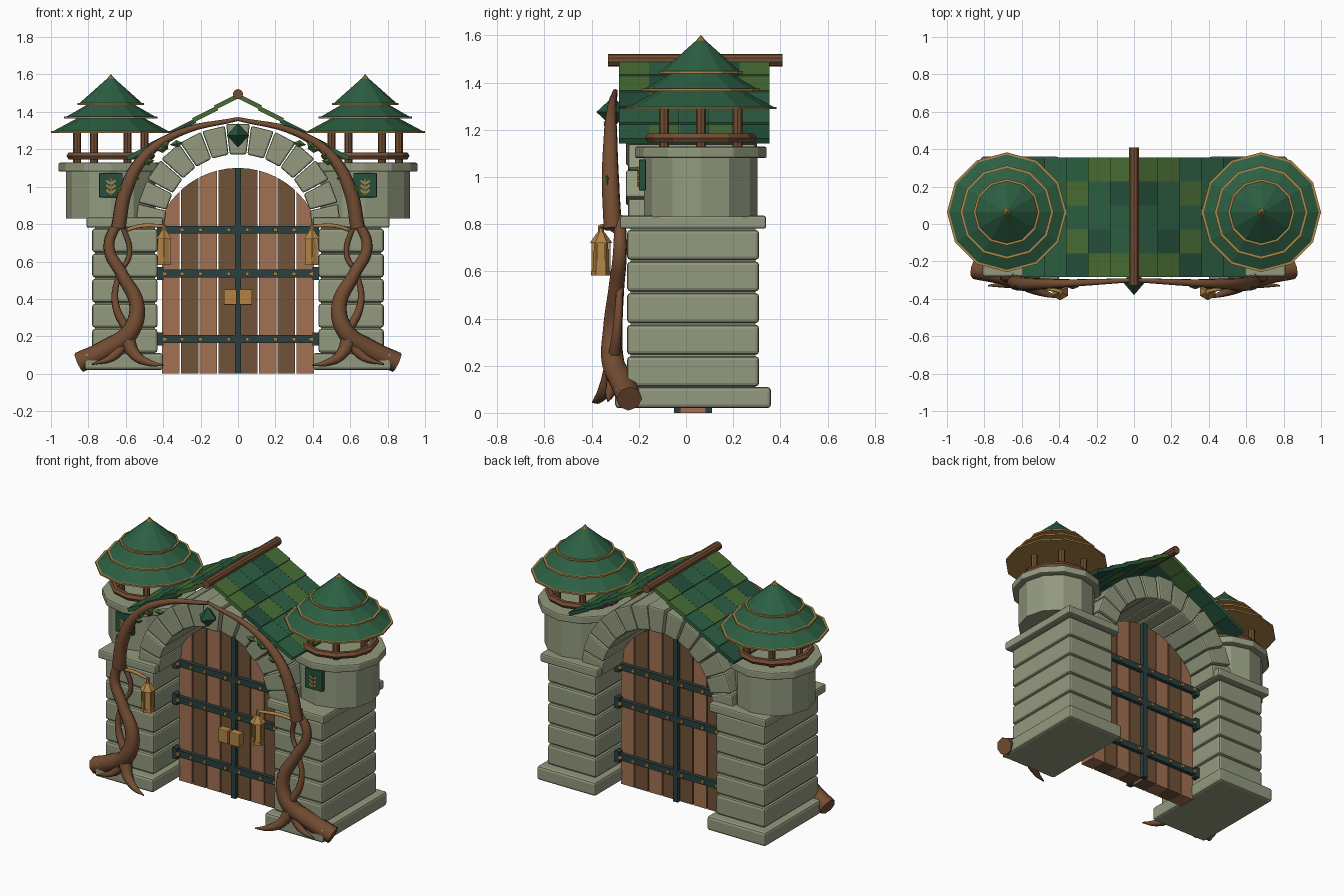
import bpy, bmesh, math
from mathutils import Matrix, Vector

old = bpy.data.objects.get("Cube")
if old:
    bpy.data.objects.remove(old)


def material(name, rgb):
    m = bpy.data.materials.new(name)
    m.use_nodes = True
    m.diffuse_color = (*rgb, 1)
    m.node_tree.nodes["Principled BSDF"].inputs["Base Color"].default_value = (*rgb, 1)
    return m


STONE = material("grey_stone", (.29, .32, .21))
LIGHT = material("light_wood", (.36, .165, .085))
DARK = material("dark_wood", (.165, .085, .038))
BARK = material("bark_brown", (.175, .075, .033))
GREEN = material("roof_green", (.025, .115, .055))
DEEP = material("deep_green", (.018, .08, .045))
MOSS = material("moss_green", (.065, .15, .035))
GOLD = material("old_gold", (.44, .23, .06))
IRON = material("dark_iron", (.024, .05, .05))


def finish(name, bm, mats, bevel=0, smooth=False):
    bmesh.ops.recalc_face_normals(bm, faces=bm.faces)
    mesh = bpy.data.meshes.new(name)
    bm.to_mesh(mesh)
    bm.free()
    for m in mats if isinstance(mats, list) else [mats]:
        mesh.materials.append(m)
    ob = bpy.data.objects.new(name, mesh)
    bpy.context.collection.objects.link(ob)
    if bevel:
        mod = ob.modifiers.new("soft_edges", "BEVEL")
        mod.width, mod.segments = bevel, 2
    if smooth:
        mesh.shade_smooth()
    return ob


def paint(verts, index):
    for f in {f for v in verts for f in v.link_faces}:
        f.material_index = index


def add_box(bm, centre, size, rot=Matrix(), index=0):
    mat = Matrix.Translation(centre) @ rot @ Matrix.Diagonal((*size, 1))
    paint(bmesh.ops.create_cube(bm, size=1, matrix=mat)["verts"], index)


def box(name, centre, size, mat, bevel=0):
    bm = bmesh.new()
    add_box(bm, centre, size)
    return finish(name, bm, mat, bevel)


def add_cone(bm, base, r1, r2, height, sides=12, rot=Matrix(), index=0):
    mat = Matrix.Translation(base) @ rot @ Matrix.Translation((0, 0, height / 2))
    paint(bmesh.ops.create_cone(bm, cap_ends=True, segments=sides, radius1=r1, radius2=r2,
                                depth=height, matrix=mat)["verts"], index)


def cone(name, base, r1, r2, height, mat, sides=12, rot=Matrix(), bevel=0):
    bm = bmesh.new()
    add_cone(bm, base, r1, r2, height, sides, rot)
    return finish(name, bm, mat, bevel)


def prism(name, outline, y0, y1, mat, bevel=0):
    bm = bmesh.new()
    face = bm.faces.new([bm.verts.new((x, y0, z)) for x, z in outline])
    new = bmesh.ops.extrude_face_region(bm, geom=[face])["geom"]
    bmesh.ops.translate(bm, verts=[v for v in new if isinstance(v, bmesh.types.BMVert)],
                        vec=(0, y1 - y0, 0))
    return finish(name, bm, mat, bevel)


def gem(name, centre, size, mat, rot=Matrix()):
    bm = bmesh.new()
    bmesh.ops.create_uvsphere(bm, u_segments=4, v_segments=2, radius=1,
                              matrix=Matrix.Translation(centre) @ rot @ Matrix.Diagonal((*size, 1)))
    return finish(name, bm, mat)


def tube(name, points, mat, side=1):
    # Tapered tube through (x, y, z, radius) points
    cu = bpy.data.curves.new(name, "CURVE")
    cu.dimensions, cu.bevel_depth, cu.bevel_resolution = "3D", 1, 2
    cu.use_fill_caps, cu.resolution_u = True, 6
    sp = cu.splines.new("BEZIER")
    sp.bezier_points.add(len(points) - 1)
    for p, (x, y, z, r) in zip(sp.bezier_points, points):
        p.co, p.radius = (x * side, y, z), r
        p.handle_left_type = p.handle_right_type = "AUTO"
    cu.materials.append(mat)
    ob = bpy.data.objects.new(name, cu)
    bpy.context.collection.objects.link(ob)
    return ob


Y_AXIS = Matrix.Rotation(math.radians(90), 4, "X")

# Stone arch of wedge blocks with a gem on the keystone
COUNT = 13
for i in range(COUNT):
    a0, a1 = (math.pi * (i + t) / COUNT for t in (.03, .97))
    key = i == COUNT // 2
    lo, hi, push = .395, .55 + .01 * key, .03 * key + .01 * (i % 2)
    ring = [(r * math.cos(a), .78 + r * math.sin(a)) for r, a in ((lo, a0), (hi, a0), (hi, a1), (lo, a1))]
    prism("arch_keystone" if key else "arch_stone", ring, -.245 - push, .295 + push / 2, STONE, .01)
gem("keystone_gem", (0, -.31, 1.275), (.06, .07, .065), DEEP)

# Door planks cut to a shallow curve
for s in (-1, 1):
    for i in range(4):
        x0, x1 = .012 + i * .1, .105 + i * .1
        top = [(x, .647 + math.sqrt(.453 ** 2 - x * x)) for x in (x1, (x0 + x1) / 2, x0)]
        prism("door_plank", [(s * x, z) for x, z in [(x0, 0), (x1, 0)] + top], -.025, .085,
              LIGHT if i % 2 else DARK)

# Iron straps, hinges and rivets on both door faces
for y, d in ((-.035, -1), (.095, 1)):
    box("door_centre_strip", (0, y, .55), (.034, .03, 1.1), IRON)
    for z in (.185, .535, .77):
        bm = bmesh.new()
        add_box(bm, (0, y, z), (.84, .03, .042))
        for s in (-1, 1):
            add_box(bm, (s * .415, y, z), (.035, .045, .07))
            for x in (.05, .2, .3, .39):
                add_box(bm, (s * x, y + d * .018, z), (.02, .015, .02), index=1)
        finish("door_strap", bm, [IRON, GOLD])
for s in (-1, 1):
    box("lock_plate", (s * .041, -.075, .41), (.07, .05, .085), GOLD, .005)

# Gate roof: stepped rows of tiles in three greens
slope = math.atan2(.34, .585)
for s in (-1, 1):
    bm = bmesh.new()
    for row in range(5):
        for col in range(5):
            t = (row + .5) / 5
            tone = (3 * row + 2 * col + row * col) % 5
            add_box(bm, (s * .585 * t, -.285 + .128 * (col + .5), 1.49 - .34 * t),
                    (.145, .127, .024), Matrix.Rotation(s * (slope - .06), 4, "Y"),
                    2 if tone in (0, 3) else tone % 2)
    finish("gate_roof_tiles", bm, [GREEN, DEEP, MOSS])
cone("ridge_beam", (0, .41, 1.495), .027, .027, .74, BARK, 10, Y_AXIS)

for s in (-1, 1):
    # Pillar of stacked blocks
    box("pillar_plinth", (s * .61, .03, .065), (.42, .66, .09), STONE, .015)
    for i in range(5):
        box("pillar_block", (s * .605, .03, .176 + i * .134), (.35, .56, .127), STONE, .015)
    box("pillar_core", (s * .605, .03, .45), (.32, .53, .7), STONE)
    box("pillar_cap", (s * .605, .03, .808), (.41, .62, .055), STONE, .01)

    # Round turret with rim, posts and rail
    cx, cy = s * .68, .063
    cone("turret_wall", (cx, cy, .83), .24, .24, .26, STONE)
    cone("turret_rim", (cx, cy, 1.08), .28, .28, .048, STONE, bevel=.008)
    for i in range(6):
        a = math.pi * i / 3
        cone("turret_post", (cx + .18 * math.cos(a), cy + .18 * math.sin(a), 1.12),
             .021, .021, .18, BARK, 8)
    bpy.ops.mesh.primitive_torus_add(location=(cx, cy, 1.165), major_radius=.215, minor_radius=.022,
                                     major_segments=12, minor_segments=6)
    rail = bpy.context.object
    rail.name = "turret_rail"
    rail.data.materials.append(BARK)

    # Three-tier roof with gold eaves and finial
    bm = bmesh.new()
    for z, r, top, rise in ((1.287, .32, .15, .085), (1.364, .25, .1, .08), (1.438, .178, .02, .13)):
        add_cone(bm, (cx, cy, z), r, r, .01, index=1)
        add_cone(bm, (cx, cy, z + .01), r - .012, top, rise)
    add_cone(bm, (cx, cy, 1.555), .014, .024, .018, 8, index=1)
    add_cone(bm, (cx, cy, 1.573), .024, .002, .027, 8, index=1)
    finish("turret_roof", bm, [GREEN, GOLD])

    # Plaque with a leaf sprig
    box("plaque", (cx, -.185, 1.008), (.125, .03, .13), DEEP, .004)
    box("plaque_stem", (cx, -.202, 1.0), (.006, .008, .09), GOLD)
    for z in (.975, 1.0, 1.025):
        for d in (-1, 1):
            box("plaque_leaf", (0, 0, 0), (.026, .008, .011), GOLD).matrix_world = \
                Matrix.Translation((cx + d * .014, -.202, z)) @ Matrix.Rotation(-d * .7, 4, "Y")

    # Twisting trunk, thin twine, roots and the branch over the arch
    tube("vine_trunk", [(.85, -.24, .06, .055), (.7, -.27, .13, .055), (.58, -.31, .22, .05),
                        (.54, -.31, .36, .042), (.62, -.295, .53, .034), (.69, -.28, .68, .03),
                        (.63, -.28, .83, .025)], BARK, s)
    tube("vine_twine", [(.57, -.31, .2, .028), (.655, -.29, .37, .02), (.635, -.28, .53, .014),
                        (.58, -.27, .64, .014), (.62, -.29, .8, .016)], BARK, s)
    tube("vine_root", [(.6, -.3, .2, .045), (.55, -.34, .1, .032), (.48, -.37, .06, .02),
                       (.4, -.395, .045, .004)], BARK, s)
    tube("vine_side_root", [(.6, -.3, .17, .035), (.67, -.32, .09, .022), (.78, -.33, .05, .004)], BARK, s)
    tube("vine_branch", [(.64, -.31, .78, .04), (.6, -.32, .98, .038), (.5, -.32, 1.16, .03),
                         (.32, -.315, 1.285, .02), (0, -.3, 1.362, .011)], BARK, s)

    # Leaves along the branch
    for i in range(8):
        t = i / 7
        x = .61 - .27 * t + .012 * (-1) ** i
        z = .99 + .24 * math.sin(t * 1.5)
        gem("vine_leaf", (s * x, -.335, z), (.036, .014, .02), MOSS,
            Matrix.Rotation(s * (.5 + .35 * (-1) ** i), 4, "Y"))

    # Hanging lantern on a curved arm
    lx, ly = s * .395, -.36
    tube("lantern_arm", [(.59, -.3, .77, .011), (.52, -.33, .79, .011), (.395, -.36, .79, .009)], GOLD, s)
    bm = bmesh.new()
    for z, r1, r2, h in ((.582, .042, .042, .02), (.602, .036, .029, .118),
                         (.72, .048, .016, .045), (.765, .012, .012, .03)):
        add_cone(bm, (lx, ly, z), r1, r2, h, 6)
    for i in range(6):
        a = math.pi * (i + .5) / 3
        add_box(bm, (lx + .036 * math.cos(a), ly + .036 * math.sin(a), .66), (.008, .008, .12))
    finish("lantern", bm, GOLD)
